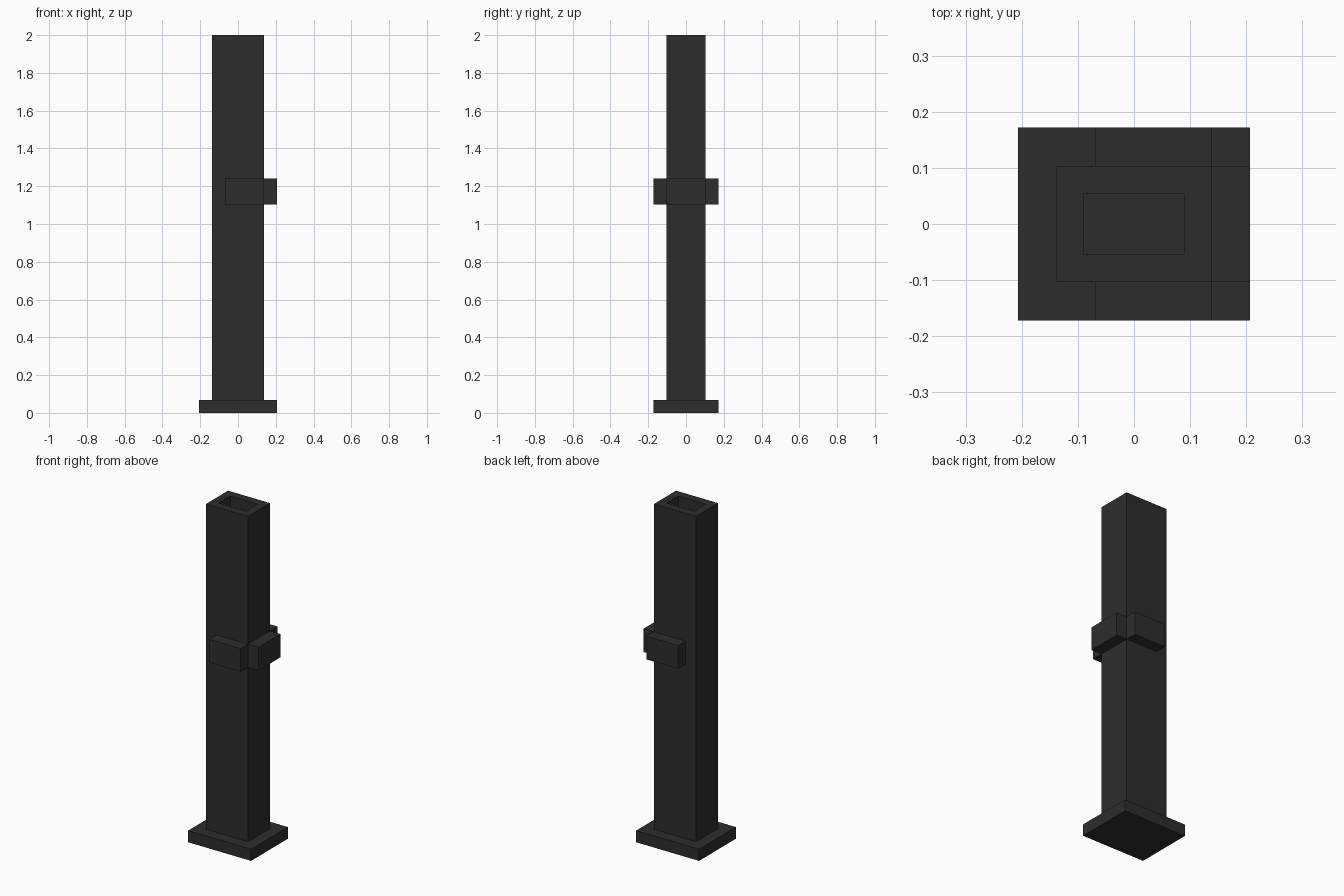
import bpy, bmesh
from mathutils import Vector

if "Cube" in bpy.data.objects:
    bpy.data.objects.remove(bpy.data.objects["Cube"])

U = 2 / 29  # module size: every dimension is a whole number of these

mat = bpy.data.materials.new("charcoal")
mat.diffuse_color = (0.027, 0.027, 0.027, 1)
mat.use_nodes = True
mat.node_tree.nodes["Principled BSDF"].inputs["Base Color"].default_value = mat.diffuse_color


def box(name, lo, hi, recess=False):
    """Box between two corners in modules, optionally with a socket in the top."""
    bm = bmesh.new()
    bmesh.ops.create_cube(bm, size=1)
    for v in bm.verts:
        v.co = Vector([(a + b) / 2 + c * (b - a) for a, b, c in zip(lo, hi, v.co)]) * U
    if recess:
        top = max(bm.faces, key=lambda f: f.calc_center_median().z)
        bmesh.ops.inset_region(bm, faces=[top], thickness=U)
        # the inner face is pushed down by a second, zero-width inset
        bmesh.ops.inset_region(bm, faces=[top], thickness=0, depth=-U)
    bmesh.ops.recalc_face_normals(bm, faces=bm.faces)
    mesh = bpy.data.meshes.new(name)
    bm.to_mesh(mesh)
    bm.free()
    mesh.materials.append(mat)
    obj = bpy.data.objects.new(name, mesh)
    bpy.context.collection.objects.link(obj)


# Foot plate and hollow-topped post
box("base_plate", (-3, -2.5, 0), (3, 2.5, 1))
box("post", (-2, -1.5, 1), (2, 1.5, 29), recess=True)

# Blocks fixed to three sides of the post
box("front_block", (-1, -2.5, 16), (2, -1.5, 18))
box("back_block", (-1, 1.5, 16), (2, 2.5, 18))
box("right_block", (2, -1.5, 16), (3, 1.5, 18))
